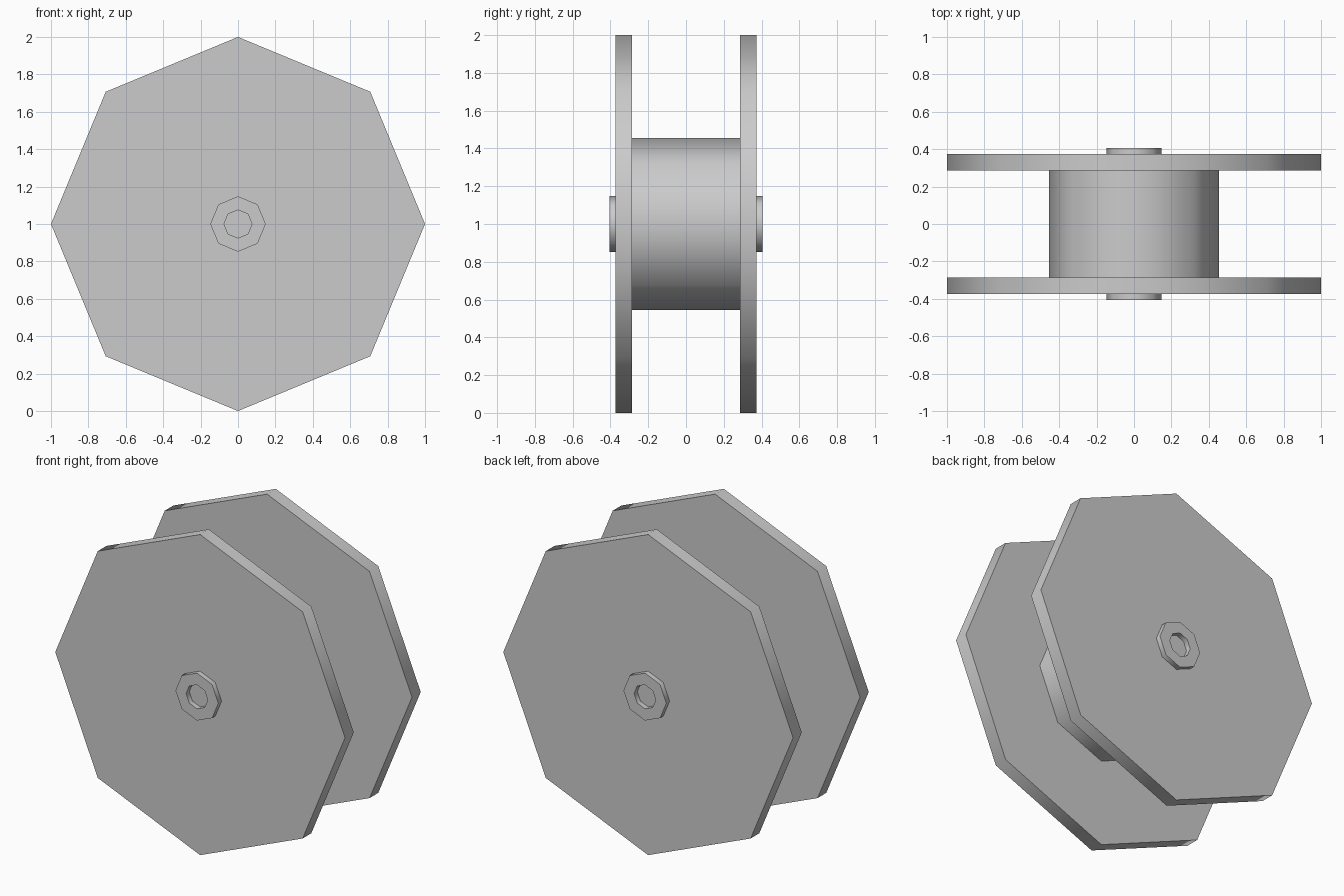
import bpy, bmesh, math

if "Cube" in bpy.data.objects:
    bpy.data.objects.remove(bpy.data.objects["Cube"])

SIDES = 8
CENTRE_Z = 1.0


def lathe(name, profile, angle):
    """Turn a (radius, y) profile around the y axle; radius 0 makes a closing point."""
    bm = bmesh.new()
    rings = []
    for r, y in profile:
        if r == 0:
            rings.append([bm.verts.new((0, y, 0))] * SIDES)
        else:
            rings.append([bm.verts.new((r * math.cos(i * math.tau / SIDES), y,
                                        r * math.sin(i * math.tau / SIDES)))
                          for i in range(SIDES)])
    for a, b in zip(rings, rings[1:]):
        for i in range(SIDES):
            j = (i + 1) % SIDES
            bm.faces.new(list(dict.fromkeys((a[i], a[j], b[j], b[i]))))
    bmesh.ops.recalc_face_normals(bm, faces=bm.faces)
    mesh = bpy.data.meshes.new(name)
    bm.to_mesh(mesh)
    bm.free()
    obj = bpy.data.objects.new(name, mesh)
    obj.location.z = CENTRE_Z
    bpy.context.collection.objects.link(obj)
    bpy.ops.object.select_all(action='DESELECT')
    obj.select_set(True)
    bpy.context.view_layer.objects.active = obj
    bpy.ops.object.shade_smooth_by_angle(angle=math.radians(angle))
    return obj


# Centre drum, softly shaded towards its ends
lathe("core", [(0.455, -0.287), (0.455, -0.15), (0.455, 0.15), (0.455, 0.287)], 60)

# End plates, each with a raised hub and a shallow axle recess
for side, s in (("front", -1), ("back", 1)):
    lathe(side + "_flange", [
        (0.455, s * 0.287), (1.0, s * 0.287), (1.0, s * 0.373),
        (0.148, s * 0.373), (0.148, s * 0.405),
        (0.075, s * 0.405), (0.075, s * 0.373), (0, s * 0.373)], 60)
